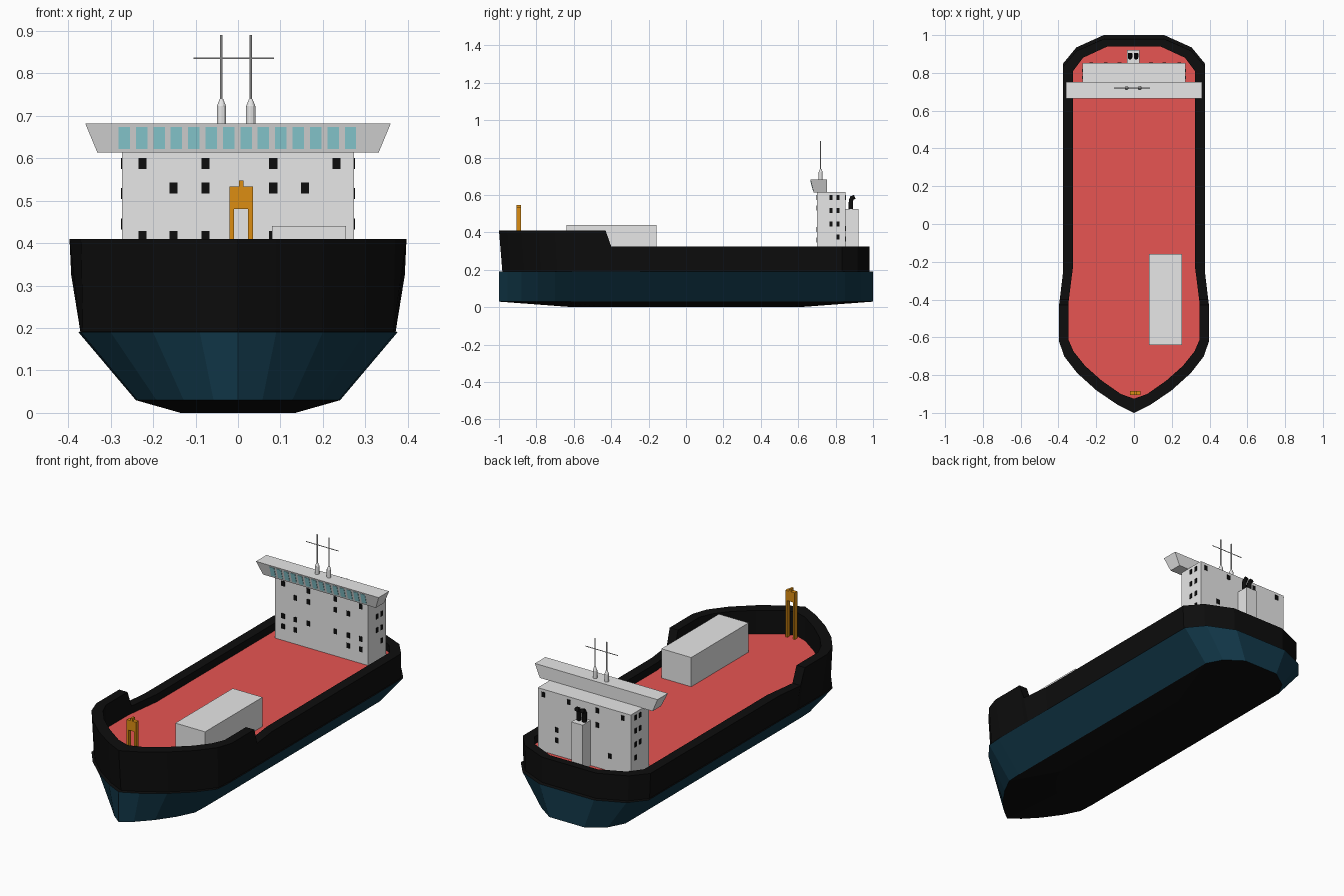
import bpy, bmesh, math
from mathutils import Matrix, Vector

if "Cube" in bpy.data.objects:
    bpy.data.objects.remove(bpy.data.objects["Cube"], do_unlink=True)


def material(name, rgb):
    m = bpy.data.materials.new(name)
    m.use_nodes = True
    m.diffuse_color = (*rgb, 1)
    m.node_tree.nodes["Principled BSDF"].inputs["Base Color"].default_value = (*rgb, 1)
    return m


BLACK = material("black paint", (0.004, 0.004, 0.004))
BLUE = material("dark blue hull", (0.006, 0.04, 0.068))
RED = material("red deck", (0.8, 0.09, 0.085))
WHITE = material("pale grey", (0.8, 0.8, 0.8))
GLASS = material("teal glass", (0.3, 0.72, 0.78))
ORANGE = material("orange steel", (0.72, 0.27, 0.006))


def finish(bm, name, *mats):
    bmesh.ops.recalc_face_normals(bm, faces=bm.faces)
    mesh = bpy.data.meshes.new(name)
    bm.to_mesh(mesh)
    bm.free()
    obj = bpy.data.objects.new(name, mesh)
    for m in mats:
        mesh.materials.append(m)
    bpy.context.collection.objects.link(obj)
    return obj


def add_box(bm, center, size, tilt=0):
    mat = (Matrix.Translation(center) @ Matrix.Rotation(tilt, 4, 'X')
           @ Matrix.Diagonal((*size, 1)))
    return bmesh.ops.create_cube(bm, size=1, matrix=mat)["verts"]


def span_box(bm, x, y, z):
    lo, hi = Vector((x[0], y[0], z[0])), Vector((x[1], y[1], z[1]))
    return add_box(bm, (lo + hi) / 2, hi - lo)


def box_object(name, mat, *spans):
    bm = bmesh.new()
    for s in spans:
        span_box(bm, *s)
    return finish(bm, name, mat)


def add_cone(bm, center, r1, r2, depth, sides=12, rot=Matrix()):
    bmesh.ops.create_cone(bm, cap_ends=True, segments=sides, radius1=r1, radius2=r2,
                          depth=depth, matrix=Matrix.Translation(center) @ rot)


# Hull: half outline as outer x, y and inner x, y, from bow to stern
DECK, RAIL, BOW_RAIL = 0.285, 0.325, 0.41
half = [
    (0, -1, 0, -0.925), (0.09, -0.955, 0.07, -0.9), (0.2, -0.88, 0.17, -0.83),
    (0.3, -0.79, 0.26, -0.75), (0.37, -0.7, 0.32, -0.675),
    (0.397, -0.62, 0.348, -0.61), (0.397, -0.43, 0.348, -0.43),
    (0.393, -0.4, 0.345, -0.4), (0.375, -0.25, 0.322, -0.22),
    (0.375, 0.85, 0.322, 0.81), (0.305, 0.935, 0.27, 0.88),
    (0.16, 1, 0.14, 0.94), (0, 1, 0, 0.94),
]
outline = half + [(-a, b, -c, d) for a, b, c, d in reversed(half[1:-1])]


def low_x(x):
    return max(-0.376, min(0.376, x))


def rail_z(y):
    return BOW_RAIL if y < -0.42 else RAIL


def stern(y):
    return y * 0.98 if y > 0 else y


rings = [
    [(low_x(x) * 0.36, y * 0.6, 0) for x, y, _, _ in outline],
    [(low_x(x) * 0.64, y, 0.03) for x, y, _, _ in outline],
    [(low_x(x), y, 0.19) for x, y, _, _ in outline],
    [(low_x(x) * 0.988, y * 0.982, 0.192) for x, y, _, _ in outline],
    [(x, stern(y), rail_z(y)) for x, y, _, _ in outline],
    [(u, v, rail_z(y)) for _, y, u, v in outline],
    [(u, v, DECK) for _, _, u, v in outline],
]
bm = bmesh.new()
loops = [[bm.verts.new(p) for p in ring] for ring in rings]
bm.faces.new(loops[0])
n = len(outline)
for band, (a, b) in enumerate(zip(loops, loops[1:])):
    for i in range(n):
        j = (i + 1) % n
        f = bm.faces.new((a[i], a[j], b[j], b[i]))
        f.material_index = 1 if band == 1 else 0
bm.faces.new(loops[-1]).material_index = 2
finish(bm, "hull", BLACK, BLUE, RED)

# Deck cargo, accommodation block and funnel casing
box_object("cargo_box", WHITE, ((0.08, 0.255), (-0.64, -0.158), (DECK, 0.44)))
box_object("accommodation", WHITE, ((-0.273, 0.273), (0.7, 0.853), (DECK, 0.615)))
box_object("funnel_casing", WHITE, ((-0.038, 0.028), (0.85, 0.922), (DECK, 0.525)))

# Bridge: flared box, narrower at its base
bm = bmesh.new()
for v in span_box(bm, (-0.36, 0.36), (0.665, 0.753), (0.613, 0.682)):
    if v.co.z < 0.65:
        v.co.x *= 0.92
        if v.co.y < 0.7:
            v.co.y += 0.018
finish(bm, "bridge", WHITE)

# Bridge windows on the raked front
bm = bmesh.new()
for i in range(14):
    add_box(bm, (-0.268 + i * 0.041, 0.674, 0.648), (0.027, 0.004, 0.054),
            math.atan2(0.018, 0.069))
finish(bm, "bridge_windows", GLASS)

# Cabin windows: rows of height and positions
front_rows = {
    0.587: (-0.225, -0.077, 0.083, 0.232),
    0.53: (-0.152, -0.077, 0.083, 0.158),
    0.415: (-0.225, -0.152, -0.077, 0.083, 0.158, 0.232),
    0.36: (-0.225, -0.152, 0.158, 0.232),
}
back_rows = {
    0.587: (-0.227, -0.077, 0.09, 0.24),
    0.51: (-0.077,),
    0.42: (0.16,),
    0.365: (0.16, -0.15),
}
side_rows = {0.587: (0.775, 0.812), 0.517: (0.775, 0.812),
             0.445: (0.775, 0.812), 0.375: (0.812,)}
bm = bmesh.new()
for rows, y in ((front_rows, 0.7), (back_rows, 0.853)):
    for z, xs in rows.items():
        for x in xs:
            add_box(bm, (x, y, z), (0.019, 0.005, 0.026))
for z, ys in side_rows.items():
    for y in ys:
        for x in (-0.273, 0.273):
            add_box(bm, (x, y, z), (0.005, 0.017, 0.026))
finish(bm, "cabin_windows", BLACK)

# Exhaust pipes bending aft
for side, x in (("right", -0.021), ("left", 0.011)):
    curve = bpy.data.curves.new(side + "_exhaust", 'CURVE')
    curve.dimensions = '3D'
    curve.bevel_depth = 0.012
    curve.bevel_resolution = 2
    curve.use_fill_caps = True
    path = [(0.882, 0.52), (0.882, 0.57), (0.887, 0.584), (0.902, 0.59)]
    spline = curve.splines.new('POLY')
    spline.points.add(len(path) - 1)
    for p, (y, z) in zip(spline.points, path):
        p.co = (x, y, z, 1)
    curve.materials.append(BLACK)
    bpy.context.collection.objects.link(bpy.data.objects.new(side + "_exhaust", curve))

# Masts with tapered bases, joined by a crossbar
bm = bmesh.new()
for x in (-0.039, 0.03):
    add_cone(bm, (x, 0.72, 0.7), 0.011, 0.011, 0.045)
    add_cone(bm, (x, 0.72, 0.731), 0.011, 0.004, 0.018)
    add_cone(bm, (x, 0.72, 0.812), 0.003, 0.003, 0.156, 8)
add_cone(bm, (-0.01, 0.72, 0.835), 0.002, 0.002, 0.19, 6, Matrix.Rotation(math.pi / 2, 4, 'Y'))
finish(bm, "masts", WHITE)

# Bow gantry: two posts, a head beam and a small cap
depth = (-0.905, -0.883)
box_object("bow_gantry", ORANGE,
           ((-0.02, -0.009), depth, (DECK, 0.533)),
           ((0.024, 0.035), depth, (DECK, 0.533)),
           ((-0.009, 0.024), depth, (0.48, 0.533)),
           ((0.002, 0.013), depth, (0.533, 0.547)))
